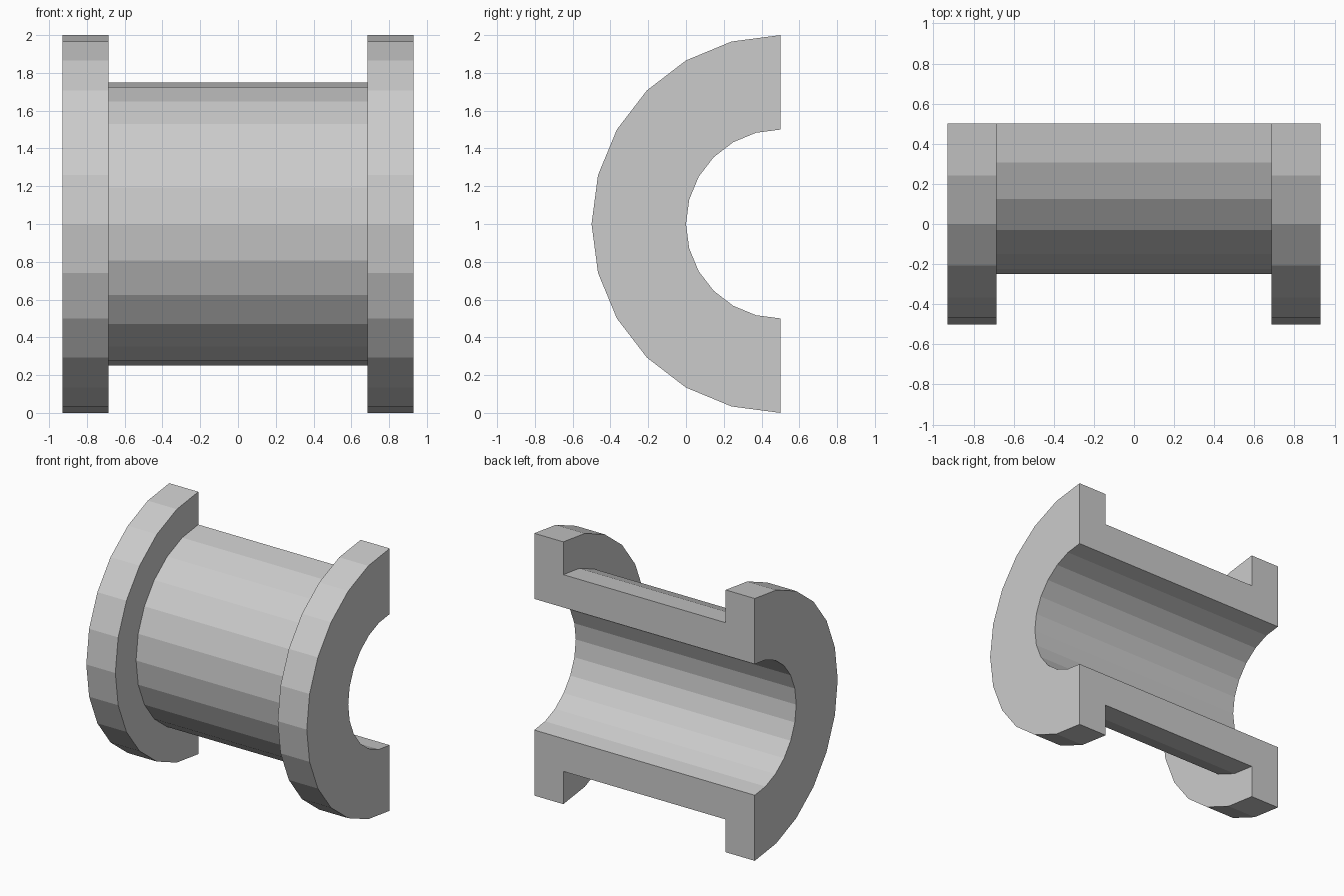
import bpy, bmesh, math

if "Cube" in bpy.data.objects:
    bpy.data.objects.remove(bpy.data.objects["Cube"])

SEGMENTS = 12                      # flat facets over the half turn
AXIS_Y, AXIS_Z = 0.5, 1.0
BORE, BARREL, FLANGE = 0.5, 0.75, 1.0
END, SHOULDER = 0.93, 0.685

# Closed half-section (x, radius): bore, end flanges and recessed barrel
profile = [(-END, BORE), (-END, FLANGE), (-SHOULDER, FLANGE), (-SHOULDER, BARREL),
           (SHOULDER, BARREL), (SHOULDER, FLANGE), (END, FLANGE), (END, BORE)]

bm = bmesh.new()

# Sweep the section half a turn round the bore axis
rings = []
for i in range(SEGMENTS + 1):
    a = math.pi * i / SEGMENTS
    rings.append([bm.verts.new((x, AXIS_Y - r * math.sin(a), AXIS_Z + r * math.cos(a)))
                  for x, r in profile])

n = len(profile)
for r0, r1 in zip(rings, rings[1:]):
    for j in range(n):
        k = (j + 1) % n
        bm.faces.new((r0[j], r0[k], r1[k], r1[j]))

# Flat split faces at the back
bm.faces.new(rings[0])
bm.faces.new(rings[-1])
bmesh.ops.recalc_face_normals(bm, faces=bm.faces[:])

mesh = bpy.data.meshes.new("half_bearing_shell")
bm.to_mesh(mesh)
bm.free()
shell = bpy.data.objects.new("half_bearing_shell", mesh)
bpy.context.collection.objects.link(shell)
